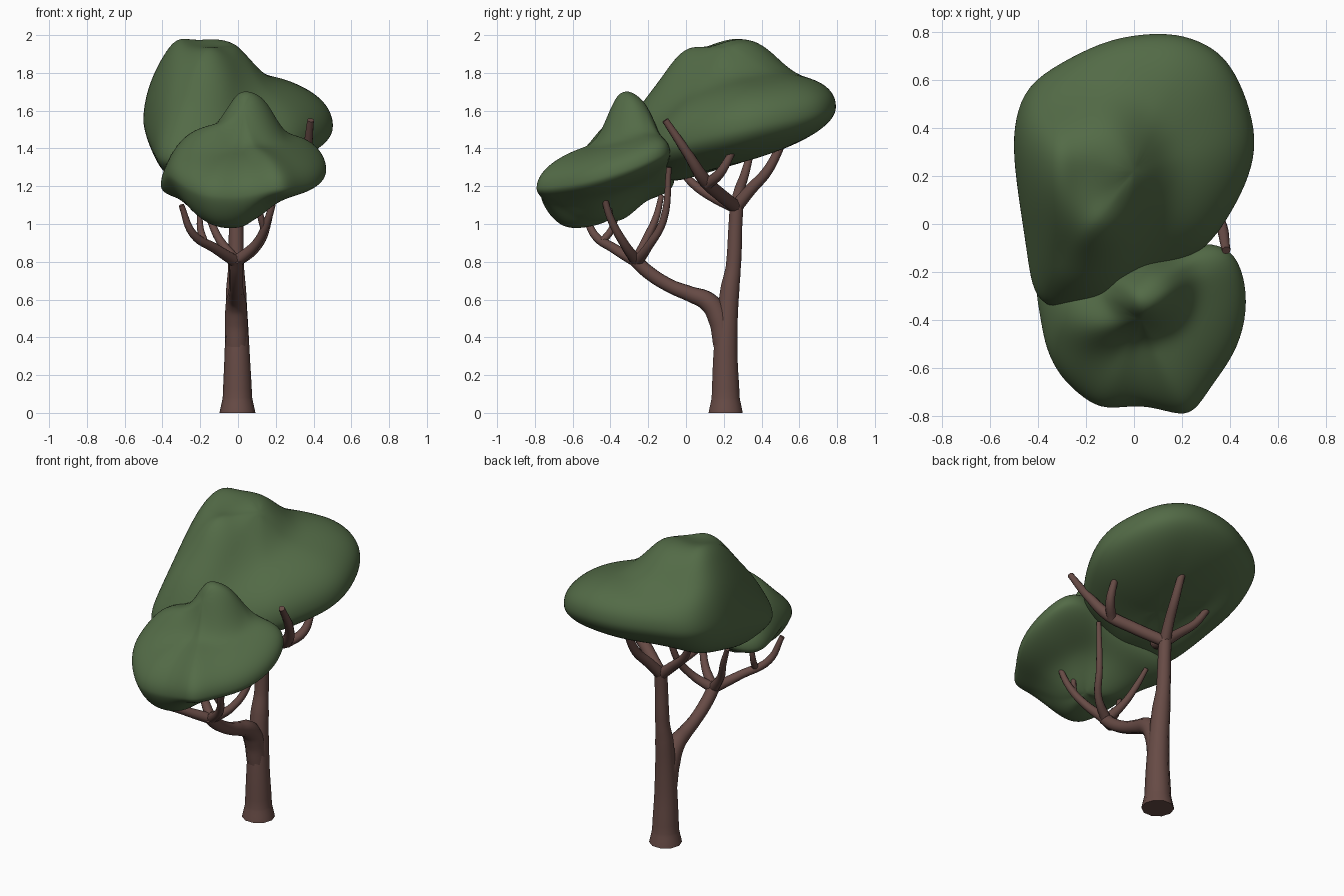
import bpy, bmesh
from math import sin, pi, exp

cube = bpy.data.objects.get("Cube")
if cube:
    bpy.data.objects.remove(cube, do_unlink=True)


def material(name, rgb):
    mat = bpy.data.materials.new(name)
    mat.use_nodes = True
    mat.diffuse_color = (*rgb, 1)
    bsdf = mat.node_tree.nodes["Principled BSDF"]
    bsdf.inputs["Base Color"].default_value = (*rgb, 1)
    bsdf.inputs["Roughness"].default_value = 0.9
    return mat


bark = material("bark_brown", (0.135, 0.07, 0.06))
leaf = material("leaf_green", (0.086, 0.146, 0.062))


def limb(name, points):
    """Tapered round limb through (x, y, z, radius) points."""
    curve = bpy.data.curves.new(name, "CURVE")
    curve.dimensions = "3D"
    curve.bevel_depth = 1
    curve.bevel_resolution = 3
    curve.resolution_u = 6
    curve.use_fill_caps = True
    spline = curve.splines.new("BEZIER")
    spline.bezier_points.add(len(points) - 1)
    for bp, (x, y, z, r) in zip(spline.bezier_points, points):
        bp.co = (x, y, z)
        bp.radius = r
        bp.handle_left_type = bp.handle_right_type = "AUTO"
    obj = bpy.data.objects.new(name, curve)
    bpy.context.collection.objects.link(obj)
    curve.materials.append(bark)
    bpy.ops.object.select_all(action="DESELECT")
    obj.select_set(True)
    bpy.context.view_layer.objects.active = obj
    bpy.ops.object.convert(target="MESH")
    bpy.ops.object.shade_smooth_by_angle(angle=pi / 3)


def lump(x, y, bump):
    """Flat-topped mound: centre x, y, radii, height."""
    cx, cy, rx, ry, h = bump
    d = ((x - cx) / rx) ** 2 + ((y - cy) / ry) ** 2
    return h * exp(-d * d)


def canopy(name, centre, rim, dome, belly, top_bumps, low_bumps, rings=12):
    """Leaf mass: domed cap and shallow belly meeting at a wavy rim."""
    cx, cy, cz = centre
    bm = bmesh.new()

    def point(r, edge, side):
        x = cx + (edge[0] - cx) * r
        y = cy + (edge[1] - cy) * r
        z = cz + (edge[2] - cz) * r
        fade = max(0, 1 - r ** 16)
        round_off = max(0, 1 - r * r) ** 0.47
        if side > 0:
            z += dome * round_off + fade * sum(lump(x, y, b) for b in top_bumps)
        else:
            z -= belly * round_off + fade * sum(lump(x, y, b) for b in low_bumps)
        return bm.verts.new((x, y, z))

    # Loops run from the crown out to the rim and back to the belly
    steps = [(i, 1) for i in range(1, rings + 1)]
    steps += [(i, -1) for i in range(rings - 1, 0, -1)]
    loops = [[point(sin(pi / 2 * i / rings), e, s) for e in rim] for i, s in steps]
    crown, base = point(0, rim[0], 1), point(0, rim[0], -1)
    n = len(rim)
    for k in range(n):
        j = (k + 1) % n
        bm.faces.new((crown, loops[0][k], loops[0][j]))
        bm.faces.new((base, loops[-1][j], loops[-1][k]))
        for a, b in zip(loops, loops[1:]):
            bm.faces.new((a[k], b[k], b[j], a[j]))
    bmesh.ops.recalc_face_normals(bm, faces=bm.faces)
    for f in bm.faces:
        f.smooth = True
    mesh = bpy.data.meshes.new(name)
    bm.to_mesh(mesh)
    bm.free()
    mesh.materials.append(leaf)
    obj = bpy.data.objects.new(name, mesh)
    bpy.context.collection.objects.link(obj)
    sub = obj.modifiers.new("Soften", "SUBSURF")
    sub.levels = sub.render_levels = 2


# Trunk and the large forward bough
limb("trunk", [(-.003, .21, 0, .095), (-.003, .21, .08, .078), (-.005, .21, .35, .065),
               (-.01, .232, .65, .053), (-.01, .25, .77, .042),
               (-.01, .262, 1, .038), (-.01, .27, 1.13, .038)])
limb("front_bough", [(-.008, .203, .36, .06), (-.01, .175, .5, .06),
                     (-.01, .12, .585, .054), (-.01, .02, .63, .042),
                     (-.01, -.08, .67, .037), (-.01, -.2, .745, .037), (-.01, -.28, .82, .036)])

# Branches under the front canopy
fork = (-.01, -.26, .8, .032)
limb("front_left_branch", [fork, (.1, -.33, .9, .024), (.16, -.4, 1.03, .02), (.2, -.44, 1.17, .015)])
limb("front_left_twig", [(.14, -.37, .97, .02), (.12, -.4, 1.04, .017), (.11, -.41, 1.13, .013)])
limb("front_right_branch", [fork, (-.12, -.38, .87, .026), (-.24, -.49, .95, .022), (-.3, -.54, 1.1, .015)])
limb("front_right_twig", [(-.18, -.44, .91, .02), (-.2, -.39, .98, .018), (-.2, -.37, 1.1, .013)])
limb("inner_left_branch", [fork, (.1, -.2, .88, .023), (.16, -.12, 1.02, .02), (.19, -.09, 1.3, .014)])
limb("inner_right_branch", [fork, (-.1, -.21, .92, .022), (-.15, -.16, 1.03, .019), (-.2, -.13, 1.15, .014)])

# Branches under the main canopy
top = (-.01, .265, 1.09, .035)
limb("upper_left_branch", [top, (.15, .17, 1.165, .036), (.27, .1, 1.23, .036),
                           (.355, .01, 1.37, .026), (.385, -.11, 1.55, .018)])
limb("upper_left_twig", [(.26, .11, 1.21, .03), (.33, .18, 1.27, .027), (.35, .25, 1.39, .018)])
limb("upper_back_branch", [top, (.02, .34, 1.18, .031), (.05, .43, 1.28, .027), (.06, .51, 1.43, .021)])
limb("upper_right_branch", [top, (-.1, .28, 1.17, .029), (-.2, .31, 1.26, .024), (-.27, .34, 1.37, .019)])
limb("upper_front_branch", [top, (-.06, .15, 1.14, .028), (-.13, .03, 1.22, .022), (-.17, -.05, 1.32, .016)])

# Main canopy, high at the back with one broad hump and a steep right side
canopy("main_canopy", (0, .22, 1.5),
       [(.515, .35, 1.52), (.475, .52, 1.55), (.41, .66, 1.58), (.33, .74, 1.6),
        (.21, .79, 1.62), (.08, .8, 1.62), (-.1, .775, 1.62), (-.26, .7, 1.61),
        (-.43, .6, 1.59), (-.49, .48, 1.58), (-.51, .33, 1.56), (-.485, .12, 1.5),
        (-.45, -.1, 1.41), (-.43, -.26, 1.36), (-.38, -.345, 1.35), (-.25, -.365, 1.35),
        (-.1, -.34, 1.36), (.03, -.25, 1.37), (.18, -.17, 1.39), (.31, -.1, 1.42),
        (.41, .05, 1.46), (.485, .2, 1.49)],
       .27, .19, [(-.16, .2, .25, .31, .2), (-.44, .22, .17, .32, .12), (-.22, -.12, .2, .2, .1)],
       [(-.42, .2, .18, .32, .08), (-.15, -.1, .25, .2, .03)])

# Front canopy, lower, with a knob, a ridge and a sagging belly
canopy("front_canopy", (.03, -.4, 1.25),
       [(.47, -.25, 1.31), (.425, -.12, 1.37), (.33, -.075, 1.38), (.2, -.09, 1.36),
        (.05, -.08, 1.3), (-.1, -.06, 1.25), (-.28, -.06, 1.21), (-.39, -.13, 1.19),
        (-.42, -.23, 1.2), (-.39, -.4, 1.25), (-.37, -.52, 1.27), (-.31, -.64, 1.22),
        (-.21, -.73, 1.16), (-.12, -.78, 1.15), (.03, -.75, 1.14), (.17, -.795, 1.19),
        (.25, -.795, 1.19), (.32, -.68, 1.2), (.42, -.55, 1.22), (.47, -.4, 1.26)],
       .19, .11, [(.07, -.28, .14, .15, .19), (-.16, -.33, .25, .16, .11)],
       [(-.08, -.5, .25, .25, .13)])
